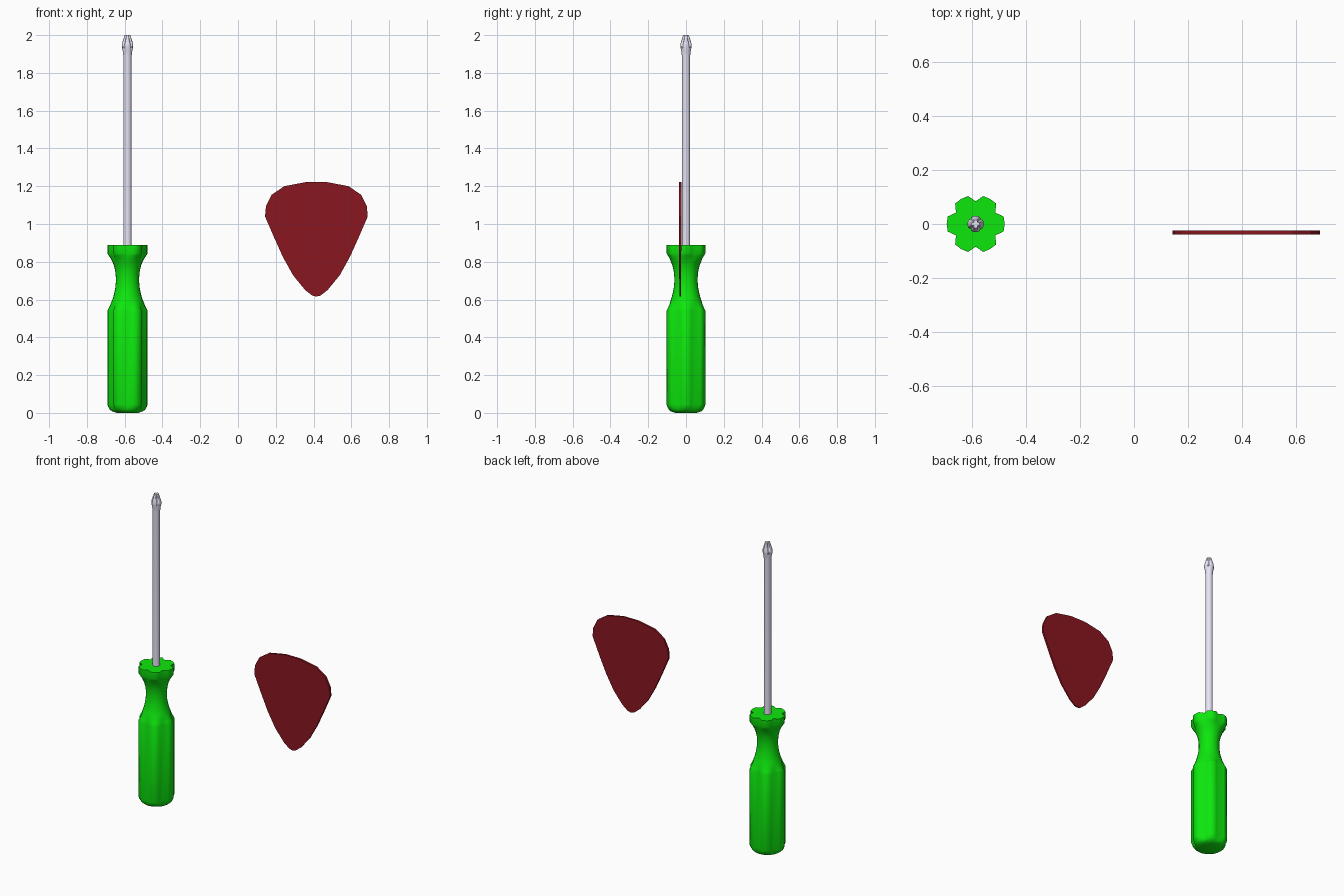
import bpy, bmesh, math
from math import sin, cos, pi

if "Cube" in bpy.data.objects:
    bpy.data.objects.remove(bpy.data.objects["Cube"])

CX = -0.585
R = 0.107


def material(name, rgb):
    m = bpy.data.materials.new(name)
    m.diffuse_color = (*rgb, 1)
    m.use_nodes = True
    m.node_tree.nodes["Principled BSDF"].inputs["Base Color"].default_value = m.diffuse_color
    return m


def add_object(name, bm, mat, angle):
    bmesh.ops.recalc_face_normals(bm, faces=bm.faces)
    me = bpy.data.meshes.new(name)
    bm.to_mesh(me)
    bm.free()
    ob = bpy.data.objects.new(name, me)
    bpy.context.collection.objects.link(ob)
    me.materials.append(mat)
    bpy.ops.object.select_all(action='DESELECT')
    ob.select_set(True)
    bpy.context.view_layer.objects.active = ob
    bpy.ops.object.shade_smooth_by_angle(angle=math.radians(angle))
    return ob


def lathe(name, profile, segs, limit, mat, angle):
    """Revolve (radius, z) rows; limit(i, z) carves the grooves."""
    bm = bmesh.new()
    rings = []
    for r, z in profile:
        ring = []
        for i in range(segs):
            a = 2 * pi * i / segs
            q = min(r, limit(i, z))
            ring.append(bm.verts.new((CX + q * cos(a), q * sin(a), z)))
        rings.append(ring)
    for lo, hi in zip(rings, rings[1:]):
        for i in range(segs):
            j = (i + 1) % segs
            bm.faces.new((lo[i], lo[j], hi[j], hi[i]))
    bm.faces.new(rings[0][::-1])
    bm.faces.new(rings[-1])
    return add_object(name, bm, mat, angle)


# six lengthwise flutes: every fourth point of the 24-sided section is pulled in
def flutes(i, z):
    return 0.084 if i % 4 == 2 else 1


# four right-angled notches that deepen towards the tip
def cross_notches(i, z):
    if z < 1.92:
        return 1
    a = 2 * pi * i / 32
    t = (z - 1.92) / 0.08
    k = 0.021 * (1 - t) + 0.006 * t
    return k / max(min(abs(cos(a)), abs(sin(a))), 1e-4)


green = material("green_plastic", (0.004, 0.80, 0.004))
steel = material("steel", (0.80, 0.78, 0.92))
red = material("dark_red", (0.25, 0.008, 0.014))

# handle
handle = [(0.055, 0.0), (0.068, 0.004), (0.083, 0.009), (0.094, 0.018), (0.102, 0.032),
          (R, 0.045), (R, 0.54), (0.100, 0.553), (0.092, 0.57), (0.085, 0.587),
          (0.078, 0.605), (0.071, 0.63), (0.065, 0.66), (0.062, 0.69), (0.062, 0.72),
          (0.065, 0.75), (0.072, 0.78), (0.080, 0.80), (0.089, 0.817), (0.099, 0.832),
          (R, 0.845), (R, 0.89)]
lathe("handle", handle, 24, flutes, green, 75)

# shaft with cross tip
shaft = [(0.022, 0.86), (0.022, 1.89), (0.025, 1.915), (0.030, 1.938), (0.030, 1.952),
         (0.015, 2.0)]
lathe("shaft", shaft, 32, cross_notches, steel, 30)

# pick: half outline as (offset from centre, z), mirrored, thinner towards the point
half = [(0.055, 1.222), (0.170, 1.2), (0.237, 1.155), (0.267, 1.095), (0.272, 1.04),
        (0.220, 0.92), (0.176, 0.823), (0.123, 0.728), (0.06, 0.651), (0.022, 0.621)]
outline = half + [(0, 0.616)] + [(-x, z) for x, z in reversed(half)]
bm = bmesh.new()
sides = []
for s in (-1, 1):
    ring = [bm.verts.new((0.415 + x, -0.031 + s * (0.004 + 0.003 * min(1, (z - 0.61) / 0.4)), z))
            for x, z in outline]
    bm.faces.new(ring)
    sides.append(ring)
for i in range(len(outline)):
    j = (i + 1) % len(outline)
    bm.faces.new((sides[0][i], sides[0][j], sides[1][j], sides[1][i]))
add_object("pick", bm, red, 20)
